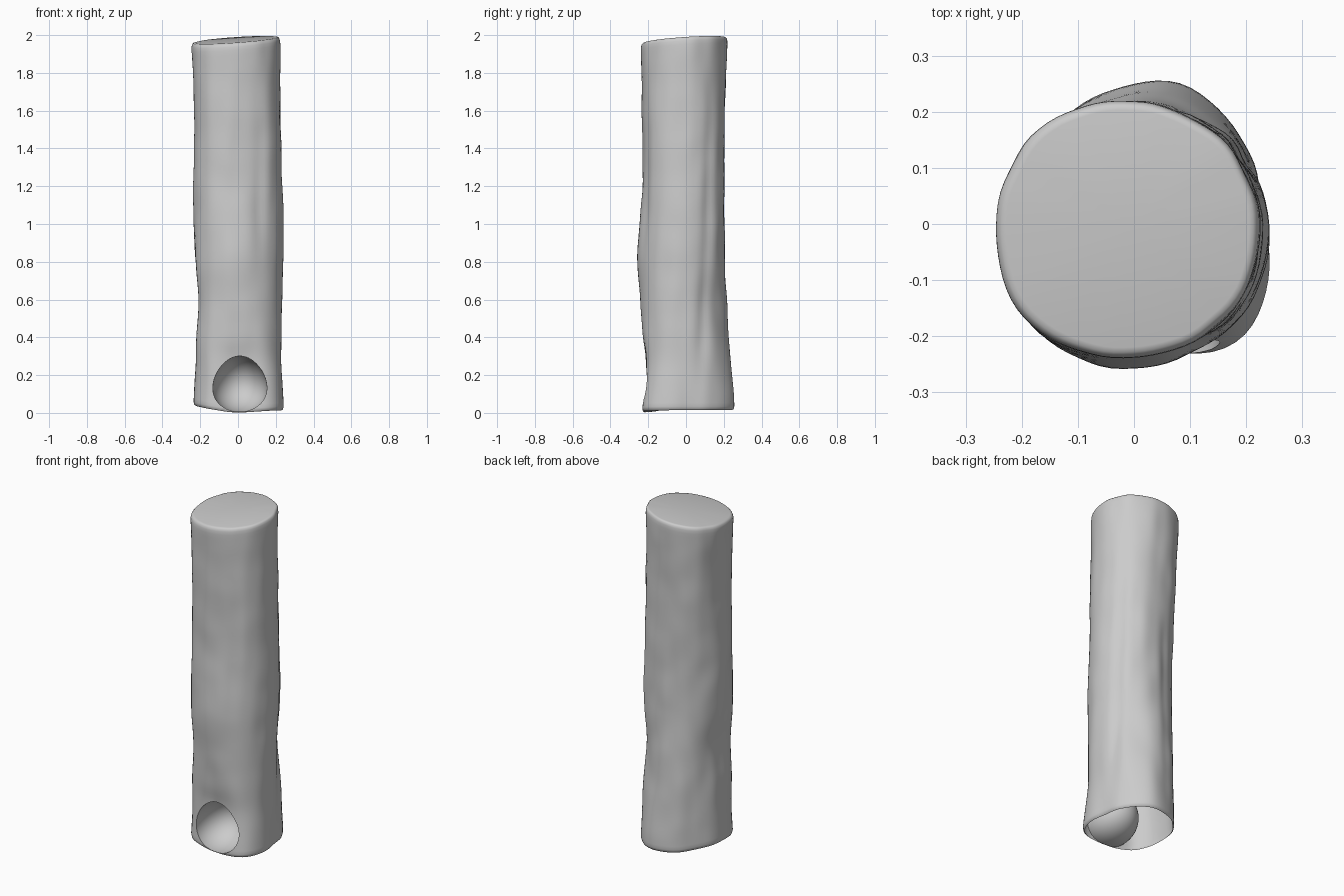
import bpy, bmesh, math
from mathutils import Vector, noise

if "Cube" in bpy.data.objects:
    bpy.data.objects.remove(bpy.data.objects["Cube"])

SEG, RINGS = 80, 80

# Log radii every 45 degrees (starting at +x), one row per height
LEVELS = [0.0, 0.3, 0.6, 0.85, 1.2, 1.6, 2.0]
RADII = [
    [.232, .248, .250, .222, .235, .260, .240, .282],
    [.229, .235, .234, .217, .222, .252, .226, .255],
    [.232, .215, .218, .206, .203, .250, .240, .248],
    [.240, .228, .204, .202, .227, .256, .258, .252],
    [.235, .226, .202, .208, .234, .253, .230, .242],
    [.225, .218, .205, .226, .228, .252, .230, .238],
    [.222, .215, .220, .240, .248, .257, .237, .234],
]


def cubic(a, b, c, d, f):
    return b + .5 * f * (c - a + f * (2*a - 5*b + 4*c - d + f * (3*(b - c) + d - a)))


def around(row, ang):
    p = (ang / (math.pi / 4)) % 8
    i = int(p)
    return cubic(row[i - 1], row[i % 8], row[(i + 1) % 8], row[(i + 2) % 8], p - i)


def radius(ang, z):
    z = min(max(z, 0), 1.9999)
    k = max(i for i, h in enumerate(LEVELS) if h <= z)
    f = (z - LEVELS[k]) / (LEVELS[k + 1] - LEVELS[k])
    r = [around(RADII[min(max(j, 0), 6)], ang) for j in range(k - 1, k + 3)]
    out = cubic(*r, f)
    # slanting grooves, a ridge at the foot and a shallow flare around the pocket:
    # (angle, degrees per unit height, depth, width, middle height, half length)
    for a, s, depth, w, zm, zl in ((29, 11, .010, 8, .9, .7), (-62, 10, .009, 9, 1.2, .4),
                                   (105, 8, .006, 9, .6, .6), (70, 0, -.010, 14, 0, .3),
                                   (-88, 0, .022, 34, .16, .19)):
        d = (math.degrees(ang) - a - s * (z - 1) + 180) % 360 - 180
        out -= depth * math.exp(-(d / w) ** 2 - ((z - zm) / zl) ** 4)
    # faint bark unevenness
    c, s = math.cos(ang), math.sin(ang)
    return (out + .004 * noise.noise(Vector((3 * c, 3 * s, 2.5 * z)))
            + .004 * noise.noise(Vector((2 * c + 7, 2 * s, 6 * z))))


def log_point(ang, t, scale=1.0):
    c, s = math.cos(ang), math.sin(ang)
    low = .014 + .026 * max(0, -c) ** 2 - .012 * max(0, -s) ** 6
    r_top = radius(ang, 2)
    high = 1.976 + .07 * r_top * scale * (c + s)
    z = low + (high - low) * t
    r = radius(ang, z) * scale
    return (r * c, r * s, z)


# Log: closed solid with softened rims
rows = [(0, .955), (.003, .985), (.010, 1)]
rows += [(.02 + .96 * i / RINGS, 1) for i in range(RINGS + 1)]
rows += [(.990, .995), (.996, .98), (.999, .955), (1, .92)]
bm = bmesh.new()
rings = [[bm.verts.new(log_point(2 * math.pi * j / SEG, t, sc)) for j in range(SEG)] for t, sc in rows]
for a, b in zip(rings, rings[1:]):
    for j in range(SEG):
        n = (j + 1) % SEG
        bm.faces.new((a[j], a[n], b[n], b[j]))
tip_low = bm.verts.new((0, 0, -.12))
tip_high = bm.verts.new((0, 0, 1.976))
for j in range(SEG):
    n = (j + 1) % SEG
    bm.faces.new((rings[0][n], rings[0][j], tip_low))
    bm.faces.new((rings[-1][j], rings[-1][n], tip_high))
bmesh.ops.recalc_face_normals(bm, faces=bm.faces)
mesh = bpy.data.meshes.new("log")
bm.to_mesh(mesh)
bm.free()
log = bpy.data.objects.new("log", mesh)
bpy.context.collection.objects.link(log)

# Deep egg-shaped pocket scooped into the front of the base
bpy.ops.mesh.primitive_uv_sphere_add(segments=48, ring_count=32, radius=1, location=(.01, -.2, .153))
cutter = bpy.context.object
cutter.name = "pocket_cutter"
for v in cutter.data.vertices:
    v.co.x *= 1 - .15 * v.co.z
cutter.scale = (.142, .185, .148)
cutter.hide_render = True
mod = log.modifiers.new("pocket", 'BOOLEAN')
mod.operation = 'DIFFERENCE'
mod.solver = 'EXACT'
mod.object = cutter
bpy.ops.object.select_all(action='DESELECT')
log.select_set(True)
bpy.context.view_layer.objects.active = log
bpy.ops.object.modifier_apply(modifier=mod.name)
bpy.data.objects.remove(cutter)

# Open the underside so the log is hollow
bm = bmesh.new()
bm.from_mesh(log.data)
tips = [v for v in bm.verts if v.co.z < -.05]
bmesh.ops.delete(bm, geom=tips, context='VERTS')
bm.to_mesh(log.data)
bm.free()

bpy.ops.object.shade_smooth_by_angle(angle=math.radians(60))
